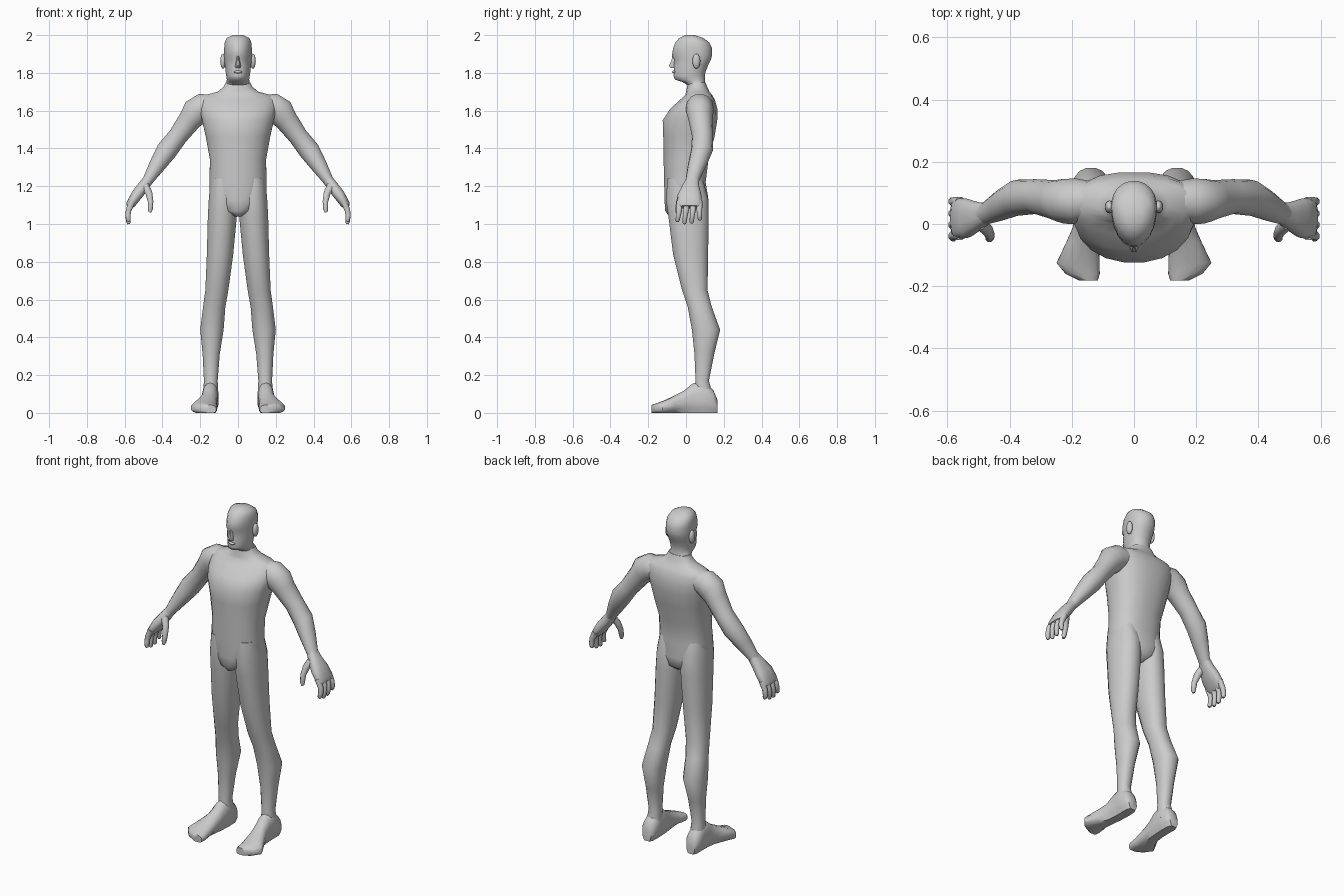
import bpy, bmesh, math
from mathutils import Vector


def finish(name, bm, mirror=False, angle=50):
    bmesh.ops.recalc_face_normals(bm, faces=bm.faces)
    me = bpy.data.meshes.new(name)
    bm.to_mesh(me)
    bm.free()
    ob = bpy.data.objects.new(name, me)
    bpy.context.collection.objects.link(ob)
    bpy.ops.object.select_all(action='DESELECT')
    ob.select_set(True)
    bpy.context.view_layer.objects.active = ob
    bpy.ops.object.shade_smooth_by_angle(angle=math.radians(angle))
    if mirror:
        ob.modifiers.new("mirror", 'MIRROR').use_mirror_merge = False
    return ob


def skin(bm, rings):
    """Bridge successive rings of points and cap both ends."""
    vs = [[bm.verts.new(p) for p in r] for r in rings]
    n = len(vs[0])
    for a, b in zip(vs, vs[1:]):
        for i in range(n):
            j = (i + 1) % n
            bm.faces.new((a[i], a[j], b[j], b[i]))
    bm.faces.new(vs[0])
    bm.faces.new(vs[-1])


def unit_ring(n, pf=2.0, pb=2.0):
    """Superellipse, with separate roundness for the front and back half."""
    out = []
    for i in range(n):
        t = 2 * math.pi * (i + 0.5) / n
        c, s = math.cos(t), math.sin(t)
        p = pf if s < 0 else pb
        out.append((math.copysign(abs(c) ** (2 / p), c),
                    math.copysign(abs(s) ** (2 / p), s)))
    return out


def stack(bm, rows, n=18, pf=2.0, pb=2.0, mid=0.5):
    """Horizontal sections: (z, centre x, half width, front y, back y)."""
    rings = []
    for z, cx, hw, yf, yb in rows:
        yc = yf + mid * (yb - yf)
        rings.append([(cx + hw * u, yc + (yc - yf if v < 0 else yb - yc) * v, z)
                      for u, v in unit_ring(n, pf, pb)])
    skin(bm, rings)


def limb(bm, rows, n=12, p=2.0):
    """Sections along a path: (x, y, z, half thickness, half depth in y)."""
    pts = [Vector(r[:3]) for r in rows]
    rings = []
    for i, r in enumerate(rows):
        t = pts[min(i + 1, len(pts) - 1)] - pts[max(i - 1, 0)]
        t.y = 0
        a = t.normalized().cross(Vector((0, 1, 0)))
        rings.append([pts[i] + a * (r[3] * u) + Vector((0, r[4] * v, 0))
                      for u, v in unit_ring(n, p, p)])
    skin(bm, rings)


def blob(name, loc, size, mirror=False):
    bm = bmesh.new()
    bmesh.ops.create_uvsphere(bm, u_segments=12, v_segments=8, radius=1)
    for v in bm.verts:
        v.co = Vector([l + s * c for l, s, c in zip(loc, size, v.co)])
    return finish(name, bm, mirror)


# Torso, from crotch to base of neck
bm = bmesh.new()
stack(bm, [(1.04, 0, .02, -.09, .07), (1.07, 0, .09, -.112, .112),
           (1.13, 0, .148, -.115, .12), (1.22, 0, .153, -.117, .105),
           (1.34, 0, .15, -.12, .12), (1.46, 0, .172, -.122, .152),
           (1.55, 0, .192, -.125, .167), (1.61, 0, .205, -.085, .167),
           (1.655, 0, .205, -.035, .155), (1.682, 0, .18, -.005, .14),
           (1.70, 0, .11, .0, .125), (1.725, 0, .077, .005, .113),
           (1.75, 0, .066, .01, .104)], n=20, pf=2.1, pb=2.5)
finish("torso", bm)

# Neck and head
bm = bmesh.new()
stack(bm, [(1.69, 0, .075, .005, .12), (1.735, 0, .066, .008, .105),
           (1.752, 0, .062, -.02, .102), (1.765, 0, .060, -.06, .101),
           (1.785, 0, .063, -.068, .101), (1.805, 0, .066, -.064, .104),
           (1.84, 0, .070, -.067, .118), (1.87, 0, .073, -.062, .133),
           (1.892, 0, .074, -.076, .139), (1.93, 0, .074, -.07, .139),
           (1.96, 0, .072, -.058, .125), (1.985, 0, .060, -.036, .092),
           (2.0, 0, .028, -.005, .045)], n=20, pf=2.0, pb=2.1, mid=0.6)
finish("head", bm)

# Nose, lips and ears
bm = bmesh.new()
stack(bm, [(1.89, 0, .009, -.076, -.03), (1.865, 0, .010, -.078, -.03),
           (1.838, 0, .017, -.093, -.03), (1.826, 0, .015, -.084, -.03)], n=8)
finish("nose", bm)
blob("lips", (0, -.06, 1.805), (.022, .014, .008))
blob("ear", (.079, .055, 1.862), (.015, .021, .04), True)

# Legs
bm = bmesh.new()
stack(bm, [(1.24, .08, .066, -.10, .09), (1.13, .08, .076, -.108, .12),
           (1.04, .083, .078, -.095, .121), (.84, .095, .071, -.07, .119),
           (.65, .112, .062, -.022, .115), (.56, .126, .060, .008, .138),
           (.44, .138, .063, .03, .182), (.31, .142, .046, .044, .15),
           (.17, .144, .037, .05, .122), (.07, .145, .043, .035, .15)],
      n=16, pf=2.2, pb=2.2)
finish("leg", bm, True)

# Feet: flat-soled sections (y, centre x, half width, instep height)
bm = bmesh.new()
rings = []
for y, cx, hw, top in [(.166, .147, .028, .07), (.145, .147, .043, .12),
                       (.09, .146, .044, .17), (.035, .148, .043, .155),
                       (-.01, .153, .044, .118), (-.06, .165, .054, .092),
                       (-.125, .18, .070, .062), (-.16, .165, .056, .05),
                       (-.182, .146, .03, .042)]:
    rings.append([(cx + hw * u, y, top * (v + 1) / 2 if v > 0 or top < .07
                   else .012 + (top / 2 - .012) * (v + 1) if v > -.8 else .006)
                  for u, v in unit_ring(14, 3.5, 2.2)])
for r in rings:
    low = min(p[2] for p in r)
    r[:] = [(x, y, 0.0 if z < low + .004 else z) for x, y, z in r]
skin(bm, rings)
finish("foot", bm, True)

# Arms
bm = bmesh.new()
limb(bm, [(.12, .075, 1.625, .06, .06), (.185, .073, 1.618, .076, .073),
          (.225, .073, 1.592, .077, .072), (.255, .077, 1.55, .063, .064),
          (.318, .088, 1.465, .053, .056), (.378, .084, 1.388, .057, .058),
          (.427, .06, 1.312, .045, .05), (.475, .035, 1.235, .03, .037),
          (.495, .028, 1.205, .028, .036)], n=14)
finish("arm", bm, True)

# Hands: palm, four fingers and thumb
bm = bmesh.new()
limb(bm, [(.468, .036, 1.245, .026, .032), (.50, .025, 1.20, .031, .045),
          (.535, .018, 1.155, .031, .063), (.568, .018, 1.105, .025, .066),
          (.576, .018, 1.09, .017, .06)], n=14, p=2.5)
for y0, y1, tip in [(-.035, -.045, 1.012), (.001, -.008, 1.0),
                    (.037, .03, 1.003), (.071, .073, 1.02)]:
    limb(bm, [(.558, y0, 1.12, .018, .017), (.579, y0, 1.075, .016, .016),
              (.583, (y0 + y1) / 2, 1.045, .015, .014),
              (.580, y1, tip + .008, .012, .012),
              (.578, y1, tip, .007, .007)], n=8)
limb(bm, [(.495, .005, 1.205, .025, .024), (.472, -.018, 1.165, .02, .022),
          (.463, -.036, 1.12, .016, .017), (.464, -.045, 1.078, .014, .014),
          (.467, -.047, 1.062, .008, .008)], n=8)
finish("hand", bm, True)
